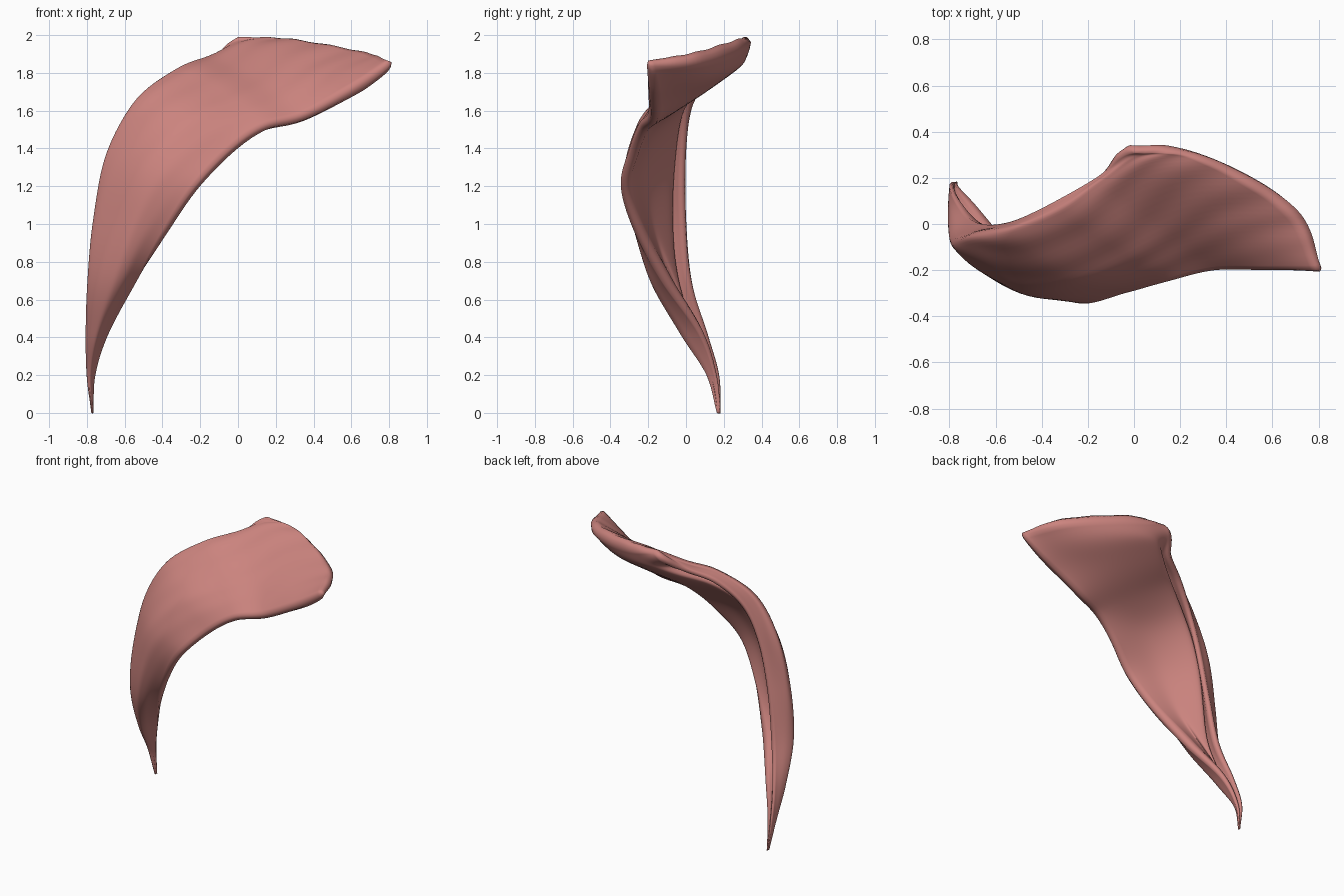
import bpy, bmesh, math
from mathutils import Vector

cube = bpy.data.objects.get("Cube")
if cube:
    bpy.data.objects.remove(cube, do_unlink=True)

# Rails run from the pointed lower end up to the flared upper end
curled_lip = [(-.775, .18, 0), (-.8, .17, .2), (-.78, .11, .42), (-.72, .03, .7),
              (-.66, 0, 1.04), (-.58, 0, 1.37), (-.48, .03, 1.61), (-.32, .11, 1.78),
              (-.15, .21, 1.86), (-.06, .29, 1.95), (0, .31, 1.99)]
outer_bulge = [(-.775, .165, 0), (-.8, .12, .2), (-.805, .02, .42), (-.795, -.08, .7),
               (-.765, -.09, 1.03), (-.69, -.07, 1.38), (-.53, -.05, 1.66), (-.3, .04, 1.82),
               (-.12, .16, 1.89), (.07, .25, 1.96), (.28, .28, 1.98)]
middle = [(-.77, .165, 0), (-.78, .11, .2), (-.74, -.03, .42), (-.65, -.19, .7),
          (-.57, -.265, 1), (-.47, -.29, 1.3), (-.28, -.24, 1.55), (-.05, -.13, 1.68),
          (.15, -.03, 1.75), (.37, .04, 1.84), (.67, .05, 1.91)]
inner_edge = [(-.765, .18, 0), (-.755, .15, .2), (-.685, .07, .42), (-.535, -.13, .7),
              (-.395, -.27, .95), (-.23, -.345, 1.2), (-.04, -.3, 1.4), (.14, -.25, 1.53),
              (.35, -.2, 1.59), (.58, -.2, 1.72), (.79, -.2, 1.865)]
rails = [curled_lip, outer_bulge, middle, inner_edge]
ROWS, COLS = 90, 36


def spline(points, t):
    """Smooth curve through all points, t from 0 to 1."""
    pts = [Vector(p) for p in points]
    pts = [pts[0] * 2 - pts[1]] + pts + [pts[-1] * 2 - pts[-2]]
    f = t * (len(points) - 1)
    i = min(int(f), len(points) - 2)
    f -= i
    a, b, c, d = pts[i:i + 4]
    return (b * 2 + (c - a) * f + (a * 2 - b * 5 + c * 4 - d) * f ** 2
            + (b * 3 - a - c * 3 + d) * f ** 3) / 2


def thickness(u, v):
    lower_belly = .025 * math.exp(-((u - .3) / .12) ** 2)
    along = min(1, u / .3) * (.08 + .06 * u ** 3 + lower_belly)
    end_taper = min(1, .45 + math.sqrt((1 - u) * 4))
    across = .3 + .7 * math.sin(math.pi * v) + .2 * v
    return .008 + along * across * end_taper


# Front skin: loft across the rails
grid = []
for i in range(ROWS + 1):
    u = i / ROWS
    section = [spline(r, u) for r in rails]
    grid.append([spline(section, j / COLS) for j in range(COLS + 1)])

# Back skin: offset inward, with faint fibre ridges on the front
front, back = [], []
bm = bmesh.new()
for i, row in enumerate(grid):
    u = i / ROWS
    front_row, back_row = [], []
    for j, p in enumerate(row):
        v = j / COLS
        du = grid[min(i + 1, ROWS)][j] - grid[max(i - 1, 0)][j]
        dv = row[min(j + 1, COLS)] - row[max(j - 1, 0)]
        inward = du.cross(dv).normalized()
        ridge = .003 * u * math.sin(v * 40 + 5 * math.sin(u * 7)) * math.sin(math.pi * v)
        front_row.append(bm.verts.new(p + inward * ridge))
        back_row.append(bm.verts.new(p + inward * thickness(u, v)))
    front.append(front_row)
    back.append(back_row)

for i in range(ROWS):
    for j in range(COLS):
        for g in (front, back):
            bm.faces.new((g[i][j], g[i][j + 1], g[i + 1][j + 1], g[i + 1][j]))

# Soften the hollow of the back skin
hollow = [vert for row in back[1:-1] for vert in row[1:-1]]
for _ in range(30):
    bmesh.ops.smooth_vert(bm, verts=hollow, factor=.5,
                          use_axis_x=True, use_axis_y=True, use_axis_z=True)


# Rim joining the two skins, rounded outward along its centre
def rim(a, b, neighbours):
    mids = [bm.verts.new((p.co + q.co) / 2 + (p.co - n.co).normalized() * (p.co - q.co).length * .35)
            for p, q, n in zip(a, b, neighbours)]
    for k in range(len(a) - 1):
        bm.faces.new((a[k], a[k + 1], mids[k + 1], mids[k]))
        bm.faces.new((mids[k], mids[k + 1], b[k + 1], b[k]))


def column(g, j):
    return [row[j] for row in g]


rim(column(front, 0), column(back, 0), column(front, 1))
rim(column(front, COLS), column(back, COLS), column(front, COLS - 1))
rim(front[0], back[0], front[1])
rim(front[ROWS], back[ROWS], front[ROWS - 1])

# Close the small corner gaps between rims
bmesh.ops.holes_fill(bm, edges=[e for e in bm.edges if e.is_boundary], sides=4)
bmesh.ops.recalc_face_normals(bm, faces=bm.faces)

mesh = bpy.data.meshes.new("muscle_sheet")
bm.to_mesh(mesh)
bm.free()
muscle = bpy.data.objects.new("muscle_sheet", mesh)
bpy.context.collection.objects.link(muscle)

# Flesh colour
color = (.6, .23, .21, 1)
mat = bpy.data.materials.new("flesh")
mat.use_nodes = True
mat.diffuse_color = color
mat.node_tree.nodes["Principled BSDF"].inputs["Base Color"].default_value = color
mesh.materials.append(mat)

bpy.context.view_layer.objects.active = muscle
muscle.select_set(True)
bpy.ops.object.shade_smooth_by_angle(angle=math.radians(80))
